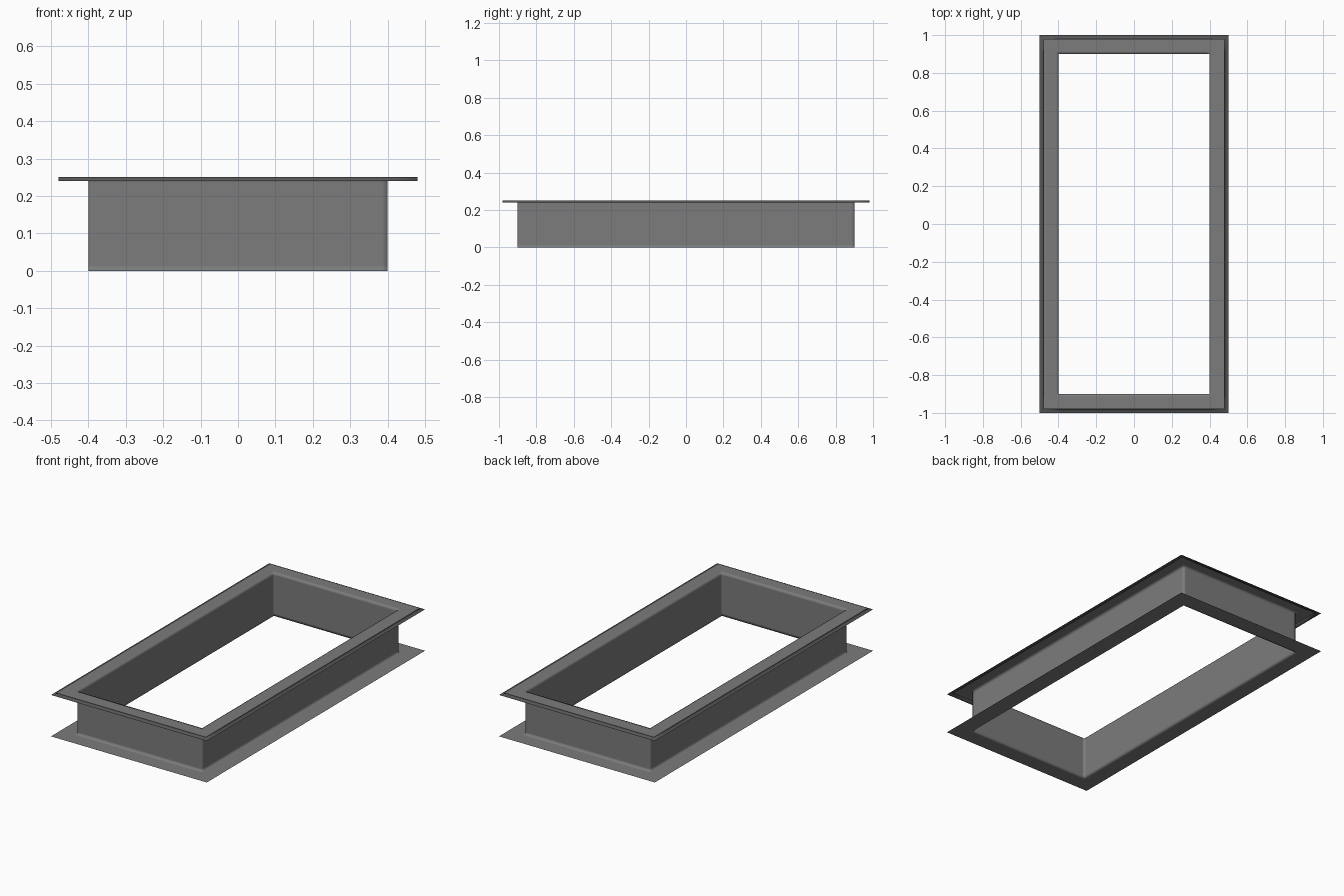
import bpy, bmesh

if "Cube" in bpy.data.objects:
    bpy.data.objects.remove(bpy.data.objects["Cube"])

HALF_X, HALF_Y = 0.40, 0.90
EDGE = 0.015   # distance of the support loops that keep the smooth corners tight

# Sheet profile: (outward offset from the opening, height)
BODY = [(0.10, 0.0), (EDGE, 0.0), (0.0, 0.0), (0.0, EDGE), (0.0, 0.25 - EDGE),
        (0.0, 0.25), (EDGE, 0.25), (0.08 - EDGE, 0.25), (0.08, 0.25)]
LIP = [(0.08, 0.25), (0.08, 0.24), (0.10, 0.24)]


def material(name, value):
    mat = bpy.data.materials.new(name)
    mat.diffuse_color = (value, value, value, 1)
    mat.use_nodes = True
    mat.node_tree.nodes["Principled BSDF"].inputs["Base Color"].default_value = mat.diffuse_color
    return mat


def ring_points(d, z):
    """Rectangle at offset d, with support points beside each corner."""
    x, y = HALF_X + d, HALF_Y + d
    corners = [(-x, -y), (x, -y), (x, y), (-x, y)]
    points = []
    for i, (ax, ay) in enumerate(corners):
        bx, by = corners[(i + 1) % 4]
        s = (d + EDGE) / max(abs(bx - ax), abs(by - ay))
        for t in (0, s, 1 - s):
            points.append((ax + (bx - ax) * t, ay + (by - ay) * t, z))
    return points


def sweep_frame(name, profile, mat):
    """Sweep an open profile around the rectangular opening."""
    bm = bmesh.new()
    rings = [[bm.verts.new(p) for p in ring_points(d, z)] for d, z in profile]
    for a, b in zip(rings, rings[1:]):
        for i in range(len(a)):
            j = (i + 1) % len(a)
            bm.faces.new((a[i], a[j], b[j], b[i])).smooth = True
    mesh = bpy.data.meshes.new(name)
    bm.to_mesh(mesh)
    bm.free()
    mesh.materials.append(mat)
    obj = bpy.data.objects.new(name, mesh)
    bpy.context.collection.objects.link(obj)
    return obj


# Base flange, upright wall and top flange as one folded sheet
sweep_frame("flanged_frame", BODY, material("dark_grey", 0.2))

# Darker stepped lip round the top flange
sweep_frame("top_lip", LIP, material("darker_grey", 0.09))
